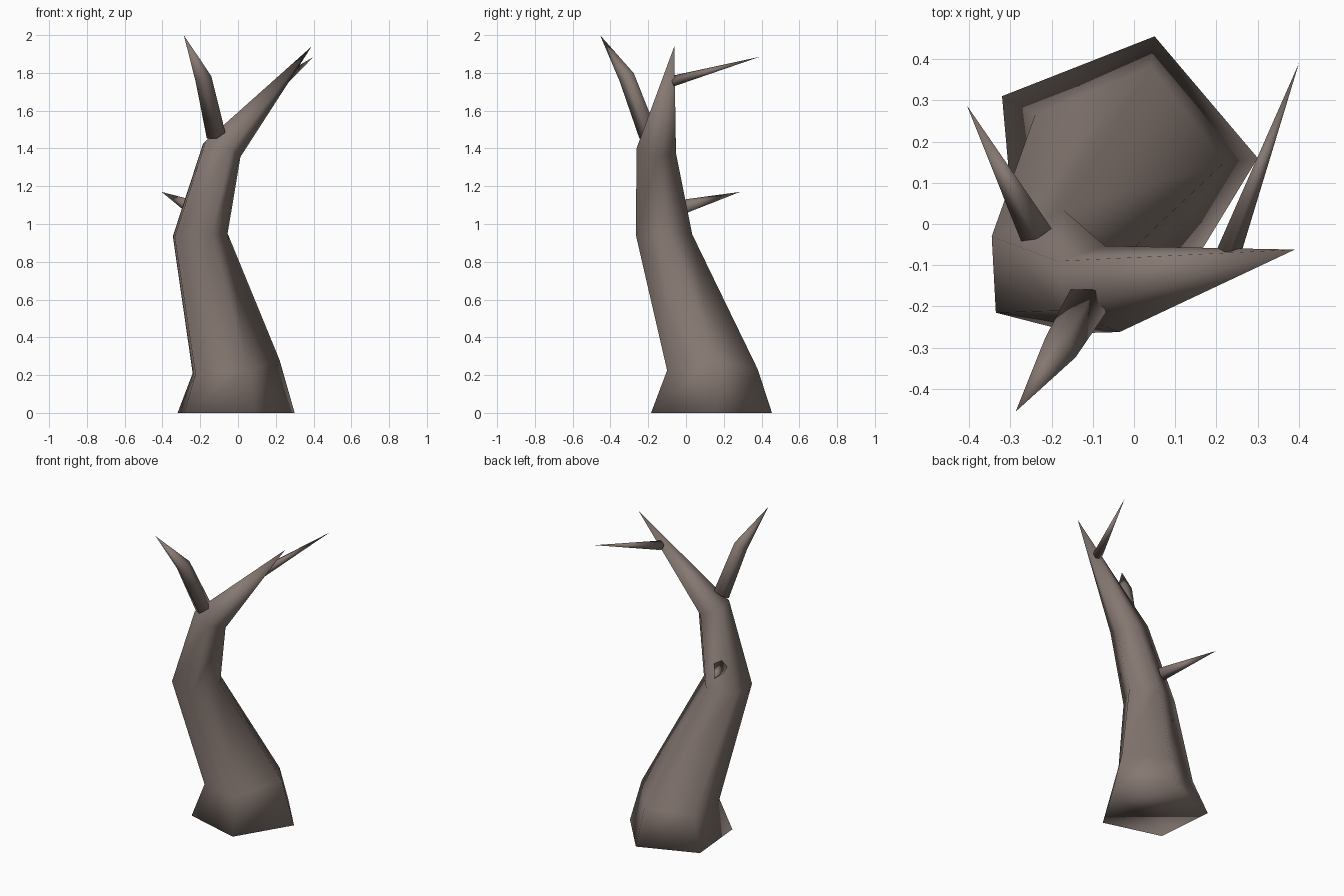
import bpy, bmesh, math
from mathutils import Vector

cube = bpy.data.objects.get("Cube")
if cube:
    bpy.data.objects.remove(cube, do_unlink=True)

SIDES = 5

bark = bpy.data.materials.new("grey_brown_bark")
bark.use_nodes = True
colour = (0.235, 0.187, 0.165, 1)
bark.diffuse_color = colour
shader = bark.node_tree.nodes["Principled BSDF"]
shader.inputs["Base Color"].default_value = colour
shader.inputs["Roughness"].default_value = 0.9


def loft(name, rings, tip):
    """Skin a stack of rings, cap the start and close the end in a point."""
    bm = bmesh.new()
    loops = [[bm.verts.new(p) for p in ring] for ring in rings]
    end = bm.verts.new(tip)
    bm.faces.new(loops[0][::-1])
    for low, high in zip(loops, loops[1:]):
        for i in range(SIDES):
            j = (i + 1) % SIDES
            bm.faces.new((low[i], low[j], high[j], high[i]))
    for i in range(SIDES):
        bm.faces.new((loops[-1][i], loops[-1][(i + 1) % SIDES], end))
    bmesh.ops.recalc_face_normals(bm, faces=bm.faces)
    for f in bm.faces:
        f.smooth = True
    mesh = bpy.data.meshes.new(name)
    bm.to_mesh(mesh)
    bm.free()
    mesh.materials.append(bark)
    obj = bpy.data.objects.new(name, mesh)
    bpy.context.collection.objects.link(obj)
    return obj


def branch(name, stations, tip, turn=0.0):
    """Tapered twig: stations are (centre, radius), rings face the tip."""
    axis = (Vector(tip) - Vector(stations[0][0])).normalized()
    side = axis.cross(Vector((0, 0, 1))).normalized()
    up = side.cross(axis)
    rings = []
    for centre, radius in stations:
        angles = [turn + math.tau * i / SIDES for i in range(SIDES)]
        rings.append([Vector(centre) + radius * (side * math.cos(a) + up * math.sin(a))
                      for a in angles])
    return loft(name, rings, tip)


# Trunk: flared foot, leaning middle, bent top running out to a point
foot = [(0.30, 0.16, 0), (0.05, 0.455, 0), (-0.32, 0.31, 0),
        (-0.285, -0.08, 0), (0.09, -0.185, 0)]
ankle = [(0.22, 0.15, 0.28), (0.04, 0.38, 0.23), (-0.24, 0.265, 0.21),
         (-0.225, -0.03, 0.205), (0.05, -0.10, 0.225)]
waist = [(-0.055, -0.11, 0.95), (-0.17, 0.033, 0.945), (-0.345, -0.03, 0.935),
         (-0.335, -0.215, 0.93), (-0.14, -0.265, 0.94)]
fork = [(0.013, -0.15, 1.355), (-0.07, -0.053, 1.375), (-0.185, -0.09, 1.425),
        (-0.17, -0.21, 1.44), (-0.035, -0.262, 1.4)]
loft("trunk", [foot, ankle, waist, fork], (0.39, -0.062, 1.94))

# Side branches
branch("upper_branch", [((-0.118, -0.198, 1.475), 0.054),
                        ((-0.185, -0.31, 1.775), 0.046)],
       (-0.287, -0.455, 2.0), 0.3)
branch("high_twig", [((0.23, -0.065, 1.755), 0.031)], (0.40, 0.39, 1.885), 0.2)
branch("low_twig", [((-0.235, -0.025, 1.085), 0.043)], (-0.405, 0.287, 1.17), 0.5)
